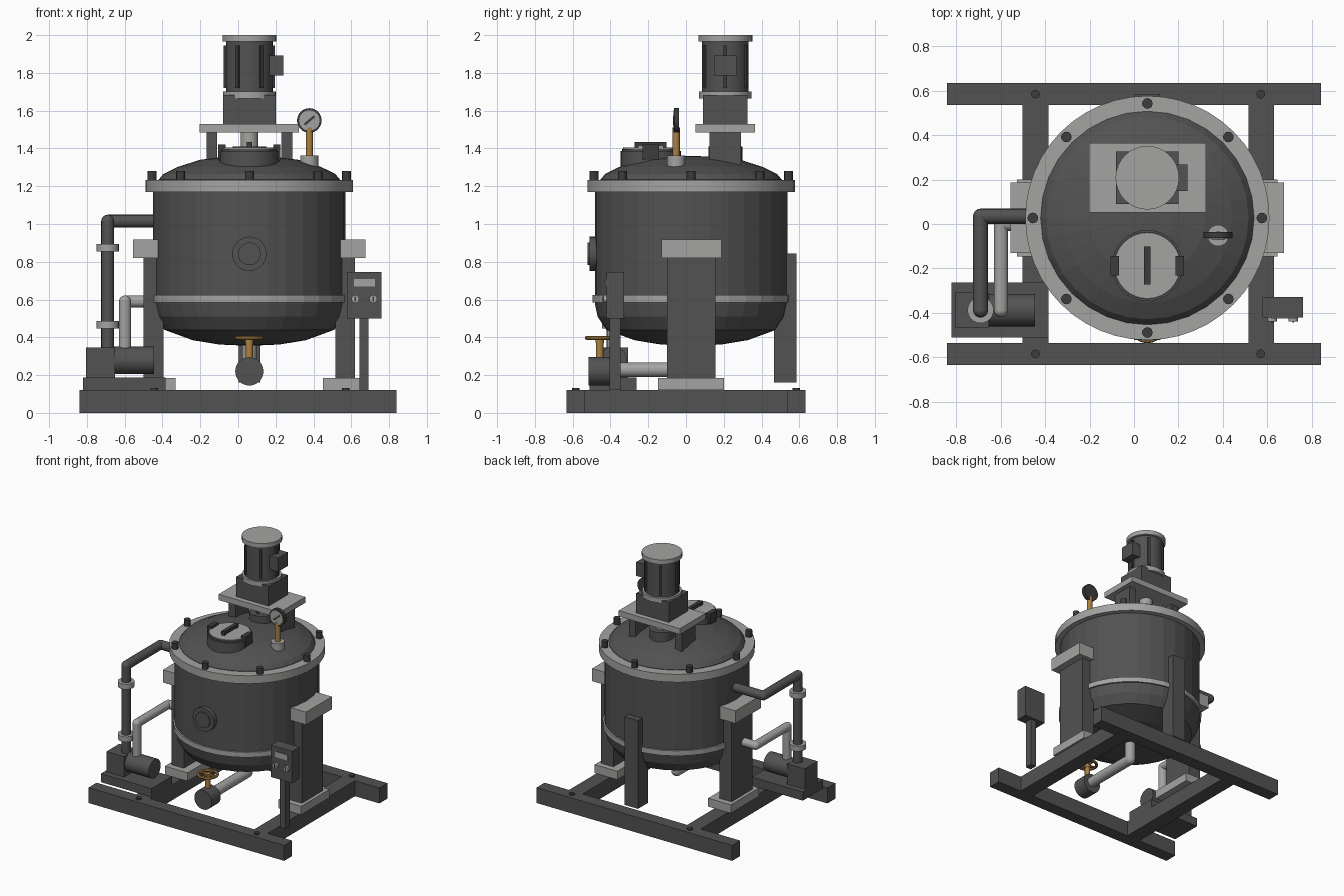
import bpy, bmesh, math
from mathutils import Vector

if "Cube" in bpy.data.objects:
    bpy.data.objects.remove(bpy.data.objects["Cube"])

CX, CY = 0.06, 0.027          # vessel axis


def material(name, rgb):
    m = bpy.data.materials.new(name)
    m.diffuse_color = (*rgb, 1)
    m.use_nodes = True
    m.node_tree.nodes["Principled BSDF"].inputs["Base Color"].default_value = m.diffuse_color
    return m


DARK = material("dark_steel", (0.085, 0.085, 0.085))
LIGHT = material("light_steel", (0.37, 0.37, 0.36))
BLACK = material("black_steel", (0.045, 0.045, 0.045))
BRASS = material("brass", (0.40, 0.22, 0.055))


def finish(name, bm, mat, smooth=0):
    bmesh.ops.recalc_face_normals(bm, faces=bm.faces)
    me = bpy.data.meshes.new(name)
    bm.to_mesh(me)
    bm.free()
    me.materials.append(mat)
    ob = bpy.data.objects.new(name, me)
    bpy.context.collection.objects.link(ob)
    if smooth:
        bpy.ops.object.select_all(action='DESELECT')
        ob.select_set(True)
        bpy.context.view_layer.objects.active = ob
        bpy.ops.object.shade_smooth_by_angle(angle=math.radians(smooth))
    return ob


def box(name, x, y, z, mat):
    """Box from (min, max) ranges."""
    bm = bmesh.new()
    bmesh.ops.create_cube(bm, size=1)
    for v in bm.verts:
        v.co = [r[0] + (c + 0.5) * (r[1] - r[0]) for c, r in zip(v.co, (x, y, z))]
    return finish(name, bm, mat)


def add_rod(bm, a, b, r, seg):
    a, b = Vector(a), Vector(b)
    new = bmesh.ops.create_cone(bm, cap_ends=True, segments=seg, radius1=r,
                                radius2=r, depth=(b - a).length)['verts']
    rot = Vector((0, 0, 1)).rotation_difference(b - a)
    for v in new:
        v.co = rot @ v.co + (a + b) / 2


def rod(name, a, b, r, mat, seg=32):
    bm = bmesh.new()
    add_rod(bm, a, b, r, seg)
    return finish(name, bm, mat, 30)


def pipe(name, pts, r, mat):
    """Straight runs joined by round elbows."""
    bm = bmesh.new()
    for a, b in zip(pts, pts[1:]):
        add_rod(bm, a, b, r, 16)
    for p in pts[1:-1]:
        s = bmesh.ops.create_uvsphere(bm, u_segments=16, v_segments=8, radius=r)
        bmesh.ops.translate(bm, verts=s['verts'], vec=p)
    return finish(name, bm, mat, 40)


def lathe(name, profile, mat, seg=32):
    """Revolve (radius, z) points around the vessel axis."""
    bm = bmesh.new()
    vs = [bm.verts.new((r, 0, z)) for r, z in profile]
    es = [bm.edges.new(p) for p in zip(vs, vs[1:])]
    bmesh.ops.spin(bm, geom=vs + es, cent=(0, 0, 0), axis=(0, 0, 1),
                   angle=math.tau, steps=seg, use_duplicate=False)
    bmesh.ops.remove_doubles(bm, verts=bm.verts, dist=1e-4)
    bmesh.ops.translate(bm, verts=bm.verts, vec=(CX, CY, 0))
    return finish(name, bm, mat)


# Base frame
for s, side in ((-1, "front"), (1, "back")):
    box(side + "_rail", (-0.84, 0.84), sorted((s * 0.535, s * 0.633)), (0, 0.12), DARK)
    for x in (-0.443, 0.57):
        rod(side + "_frame_bolt", (x, s * 0.584, 0.11), (x, s * 0.584, 0.131), 0.02, BLACK, 12)
for x in (-0.443, 0.572):
    box("cross_beam", (x - 0.058, x + 0.058), (-0.535, 0.535), (0, 0.12), DARK)

# Vessel shell, dished ends, flange and band
lathe("vessel_shell", [(0, 0.355), (0.16, 0.362), (0.3, 0.385), (0.45, 0.44),
                       (0.495, 0.51), (0.51, 0.58), (0.51, 1.18), (0, 1.18)], DARK)
lathe("vessel_dome", [(0.48, 1.2), (0.48, 1.235), (0.455, 1.265), (0.38, 1.302),
                      (0.26, 1.34), (0.12, 1.357), (0, 1.36)], DARK)
lathe("vessel_band", [(0.505, 0.585), (0.522, 0.585), (0.522, 0.625), (0.505, 0.625)], LIGHT)
rod("vessel_flange", (CX, CY, 1.17), (CX, CY, 1.232), 0.549, LIGHT, 48)
for i in range(8):
    a = i * math.tau / 8
    x, y = CX + 0.515 * math.cos(a), CY + 0.515 * math.sin(a)
    rod("flange_bolt", (x, y, 1.2), (x, y, 1.28), 0.024, BLACK, 12)

# Support legs
for s in (-1, 1):
    span = lambda a, b: sorted((CX + s * a, CX + s * b))
    box("side_leg", span(0.455, 0.56), (-0.10, 0.155), (0.18, 0.83), DARK)
    box("leg_bracket", span(0.45, 0.615), (-0.13, 0.187), (0.82, 0.918), LIGHT)
    box("leg_foot", span(0.39, 0.585), (-0.147, 0.2), (0.12, 0.185), LIGHT)
box("back_leg", (CX - 0.057, CX + 0.057), (0.465, 0.585), (0.16, 0.845), DARK)

# Sight glass
rod("sight_glass_ring", (CX, -0.45, 0.842), (CX, -0.512, 0.842), 0.091, DARK)
rod("sight_glass_pane", (CX, -0.47, 0.842), (CX, -0.522, 0.842), 0.06, DARK)

# Manway with lid, clamps and handle
MY = -0.187
rod("manway_neck", (CX, MY, 1.27), (CX, MY, 1.387), 0.16, DARK)
rod("manway_lid", (CX, MY, 1.38), (CX, MY, 1.398), 0.152, DARK)
rod("manway_lid_plate", (CX, MY, 1.395), (CX, MY, 1.404), 0.146, LIGHT)
box("manway_handle", (CX - 0.014, CX + 0.014), (MY - 0.085, MY + 0.085), (1.41, 1.435), BLACK)
for s in (-1, 1):
    box("manway_handle_post", (CX - 0.012, CX + 0.012),
        sorted((MY + s * 0.085, MY + s * 0.065)), (1.395, 1.415), BLACK)
    box("manway_clamp", sorted((CX + s * 0.127, CX + s * 0.165)),
        (MY - 0.044, MY + 0.044), (1.34, 1.42), BLACK)

# Agitator mount and drive
AY = 0.208
for s in (-1, 1):
    box("drive_support", sorted((CX + s * 0.17, CX + s * 0.228)), (0.125, 0.29), (1.28, 1.49), DARK)
box("drive_plate", (CX - 0.263, CX + 0.263), (AY - 0.157, AY + 0.157), (1.485, 1.53), LIGHT)
rod("shaft_collar", (CX, AY, 1.3), (CX, AY, 1.41), 0.09, DARK)
rod("agitator_shaft", (CX, AY, 1.33), (CX, AY, 1.5), 0.047, LIGHT, 24)
rod("shaft_set_screw", (CX, AY - 0.03, 1.42), (CX, AY - 0.056, 1.42), 0.013, BLACK, 10)
box("gearbox", (CX - 0.14, CX + 0.14), (AY - 0.117, AY + 0.117), (1.53, 1.683), DARK)
rod("motor_flange", (CX, AY, 1.665), (CX, AY, 1.702), 0.14, LIGHT)
rod("motor_body", (CX, AY, 1.7), (CX, AY, 1.97), 0.124, DARK)
rod("motor_cap", (CX, AY, 1.965), (CX, AY, 2.0), 0.143, LIGHT)
for i in range(6):
    a = i * math.tau / 6
    fin = box("motor_fin", (0.11, 0.136), (-0.01, 0.01), (1.72, 1.945), BLACK)
    fin.location = (CX, AY, 0)
    fin.rotation_euler.z = a
box("motor_terminal_box", (0.16, 0.24), (AY - 0.06, AY + 0.06), (1.785, 1.892), DARK)

# Pressure gauge
GX, GY, GZ = 0.378, -0.052, 1.548
rod("gauge_socket", (GX, GY, 1.27), (GX, GY, 1.362), 0.048, LIGHT, 24)
rod("gauge_stem", (GX, GY, 1.35), (GX, GY, 1.51), 0.019, BRASS, 16)
rod("gauge_case", (GX, GY - 0.012, GZ), (GX, GY + 0.016, GZ), 0.065, BLACK)
rod("gauge_face", (GX, GY - 0.01, GZ), (GX, GY - 0.015, GZ), 0.054, LIGHT)
needle = box("gauge_needle", (-0.035, 0.035), (-0.004, 0), (-0.006, 0.006), BLACK)
needle.location = (GX, GY - 0.014, GZ)
needle.rotation_euler.y = -0.7

# Upper and lower side pipes running to the pump
PX, PY = -0.69, -0.387
pipe("upper_pipe", [(-0.42, 0.035, 1.015), (PX, 0.035, 1.015), (PX, PY, 1.015), (PX, PY, 0.33)],
     0.034, DARK)
for z in (0.875, 0.467):
    rod("pipe_coupling", (PX, PY, z - 0.02), (PX, PY, z + 0.02), 0.059, LIGHT, 24)
pipe("lower_pipe", [(-0.42, 0, 0.59), (-0.598, 0, 0.59), (-0.598, PY, 0.59), (-0.598, PY, 0.3)],
     0.032, LIGHT)

# Pump
box("pump_base", (-0.82, -0.385), (-0.51, -0.262), (0.12, 0.187), DARK)
box("pump_block", (-0.805, -0.652), (-0.465, -0.308), (0.185, 0.345), DARK)
rod("pump_motor", (-0.66, PY, 0.278), (-0.445, PY, 0.278), 0.073, DARK)

# Drain pipe, valve and handwheel
pipe("drain_pipe", [(CX, CY, 0.37), (CX, CY, 0.228), (CX, -0.42, 0.228)], 0.039, LIGHT)
rod("drain_valve", (CX, -0.405, 0.22), (CX, -0.515, 0.22), 0.075, DARK)
VY = -0.457
rod("valve_stem", (CX, VY, 0.28), (CX, VY, 0.375), 0.02, BRASS, 16)
rod("handwheel_hub", (CX, VY, 0.37), (CX, VY, 0.405), 0.022, BRASS, 16)
bpy.ops.mesh.primitive_torus_add(location=(CX, VY - 0.015, 0.397), major_radius=0.068,
                                 minor_radius=0.011, major_segments=24, minor_segments=8)
wheel = bpy.context.object
wheel.name = "handwheel_rim"
wheel.location.y = VY
wheel.data.materials.append(BRASS)
bpy.ops.object.shade_smooth_by_angle()
for i in range(2):
    dx, dy = ((0.068, 0), (0, 0.068))[i]
    rod("handwheel_spoke", (CX - dx, VY - dy, 0.397), (CX + dx, VY + dy, 0.397), 0.009, BRASS, 8)

# Control panel
box("panel_post", (0.643, 0.69), (-0.405, -0.347), (0.12, 0.51), DARK)
box("panel_box", (0.577, 0.76), (-0.42, -0.328), (0.5, 0.747), DARK)
box("panel_display", (0.615, 0.725), (-0.426, -0.419), (0.668, 0.71), LIGHT)
for x in (0.621, 0.716):
    rod("panel_knob", (x, -0.415, 0.603), (x, -0.438, 0.603), 0.021, LIGHT, 16)
    box("panel_knob_mark", (x - 0.004, x + 0.004), (-0.442, -0.437), (0.59, 0.616), BLACK)
